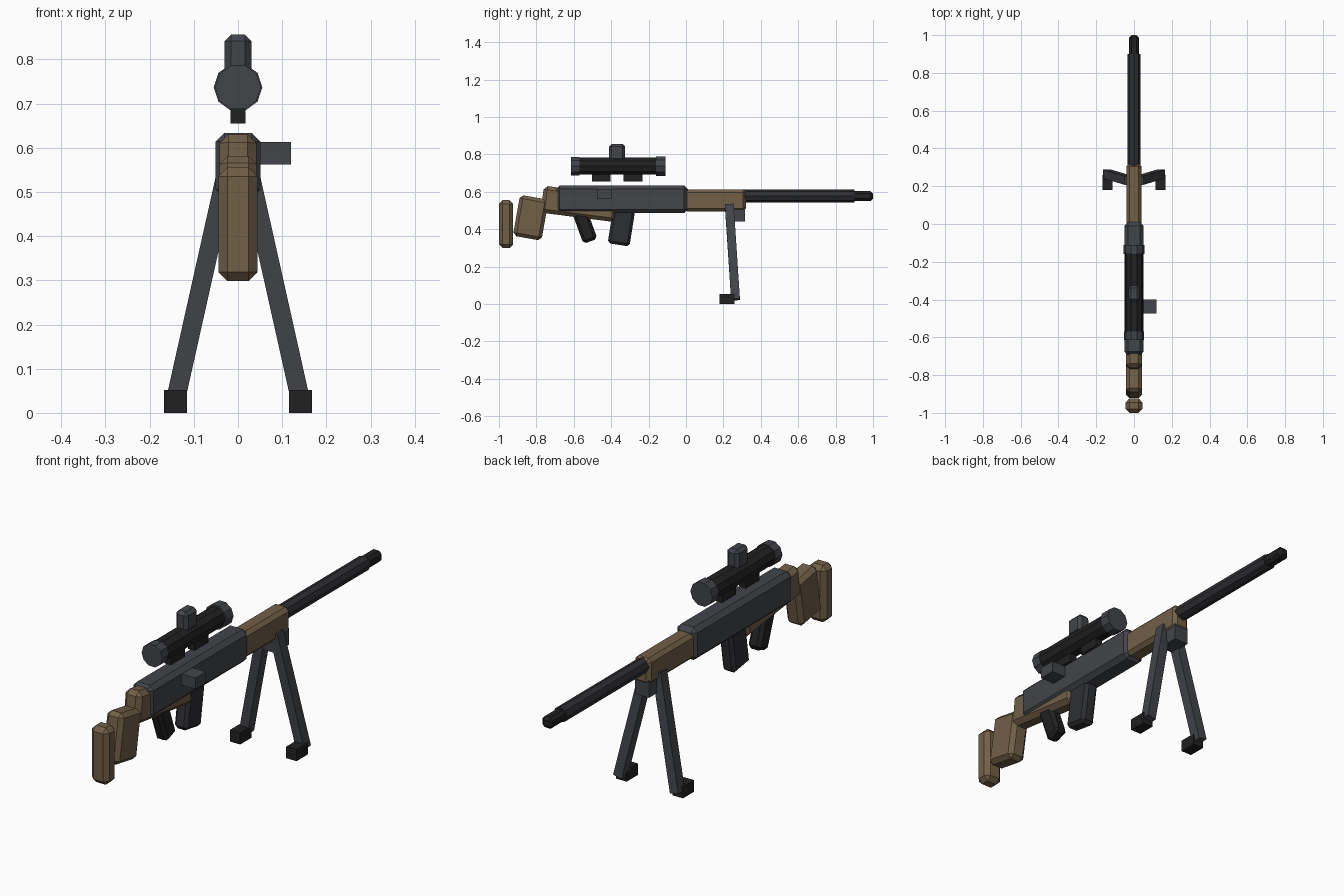
import bpy
import bmesh
from math import radians, pi
from mathutils import Matrix

if "Cube" in bpy.data.objects:
    bpy.data.objects.remove(bpy.data.objects["Cube"])


def material(name, rgb):
    m = bpy.data.materials.new(name)
    m.diffuse_color = (*rgb, 1)
    m.use_nodes = True
    m.node_tree.nodes["Principled BSDF"].inputs["Base Color"].default_value = m.diffuse_color
    return m


WOOD = material("brown_wood", (0.165, 0.115, 0.062))
STEEL = material("grey_steel", (0.055, 0.058, 0.068))
DARK = material("dark_steel", (0.027, 0.028, 0.032))
BLACK = material("black", (0.015, 0.015, 0.016))


def finish(name, bm, mat, loc, rot=(0, 0, 0)):
    me = bpy.data.meshes.new(name)
    bm.to_mesh(me)
    bm.free()
    me.materials.append(mat)
    ob = bpy.data.objects.new(name, me)
    ob.location = loc
    ob.rotation_euler = [radians(a) for a in rot]
    bpy.context.collection.objects.link(ob)
    return ob


def box(name, mat, loc, size, bevel=0, rot=(0, 0, 0)):
    """Box of full size, with optional flat chamfer on every edge."""
    bm = bmesh.new()
    bmesh.ops.create_cube(bm, size=1, matrix=Matrix.Diagonal((*size, 1)))
    if bevel:
        bmesh.ops.bevel(bm, geom=bm.edges[:], offset=bevel, segments=1,
                        profile=0.5, affect='EDGES')
    return finish(name, bm, mat, loc, rot)


def tube(name, mat, y0, y1, z, radius, sides):
    """Faceted cylinder along y, with a vertex on the +x side."""
    bm = bmesh.new()
    bmesh.ops.create_cone(bm, cap_ends=True, segments=sides, radius1=radius,
                          radius2=radius, depth=y1 - y0,
                          matrix=Matrix.Rotation(pi / 2, 4, 'X')
                          @ Matrix.Rotation(pi / 2, 4, 'Z'))
    return finish(name, bm, mat, (0, (y0 + y1) / 2, z))


# Receiver, forend and bolt
box("receiver", STEEL, (0, -0.343, 0.56), (0.102, 0.705, 0.148), 0.02)
box("forend", WOOD, (0, 0.155, 0.554), (0.082, 0.33, 0.118), 0.016)
box("bolt_handle", STEEL, (0.08, -0.437, 0.588), (0.08, 0.076, 0.051))

# Barrel and muzzle
tube("barrel", DARK, 0.29, 0.9, 0.577, 0.034, 8)
box("muzzle", BLACK, (0, 0.94, 0.577), (0.052, 0.12, 0.052), 0.013)

# Stock
box("stock_wrist", WOOD, (0, -0.57, 0.535), (0.084, 0.40, 0.145), 0.02,
    (-7.3, 0, 0))
box("stock_comb", WOOD, (0, -0.83, 0.461), (0.084, 0.155, 0.222), 0.018,
    (-10, 0, 0))
box("butt_pad", WOOD, (0, -0.962, 0.427), (0.088, 0.076, 0.257), 0.02)

# Grip and magazine
box("pistol_grip", BLACK, (0, -0.54, 0.415), (0.062, 0.08, 0.17), 0.015,
    (20, 0, 0))
box("magazine", DARK, (0, -0.345, 0.415), (0.066, 0.118, 0.2), 0.014,
    (-9, 0, 0))

# Scope
tube("scope_tube", BLACK, -0.6, -0.13, 0.737, 0.048, 10)
tube("scope_eyepiece", STEEL, -0.615, -0.57, 0.737, 0.052, 10)
tube("scope_objective", STEEL, -0.16, -0.11, 0.737, 0.055, 10)
box("scope_turret", STEEL, (0, -0.368, 0.81), (0.06, 0.086, 0.092), 0.014)
for i, y in enumerate((-0.453, -0.283)):
    box(f"scope_mount_{i + 1}", BLACK, (0, y, 0.68), (0.033, 0.1, 0.05))

# Bipod
box("bipod_block", STEEL, (0, 0.265, 0.478), (0.07, 0.1, 0.076))
for side, s in (("left", -1), ("right", 1)):
    box(f"bipod_leg_{side}", STEEL, (s * 0.086, 0.248, 0.277),
        (0.043, 0.047, 0.52), 0, (3.7, -12.6 * s, 0))
    box(f"bipod_foot_{side}", BLACK, (s * 0.141, 0.22, 0.026),
        (0.052, 0.08, 0.052))
